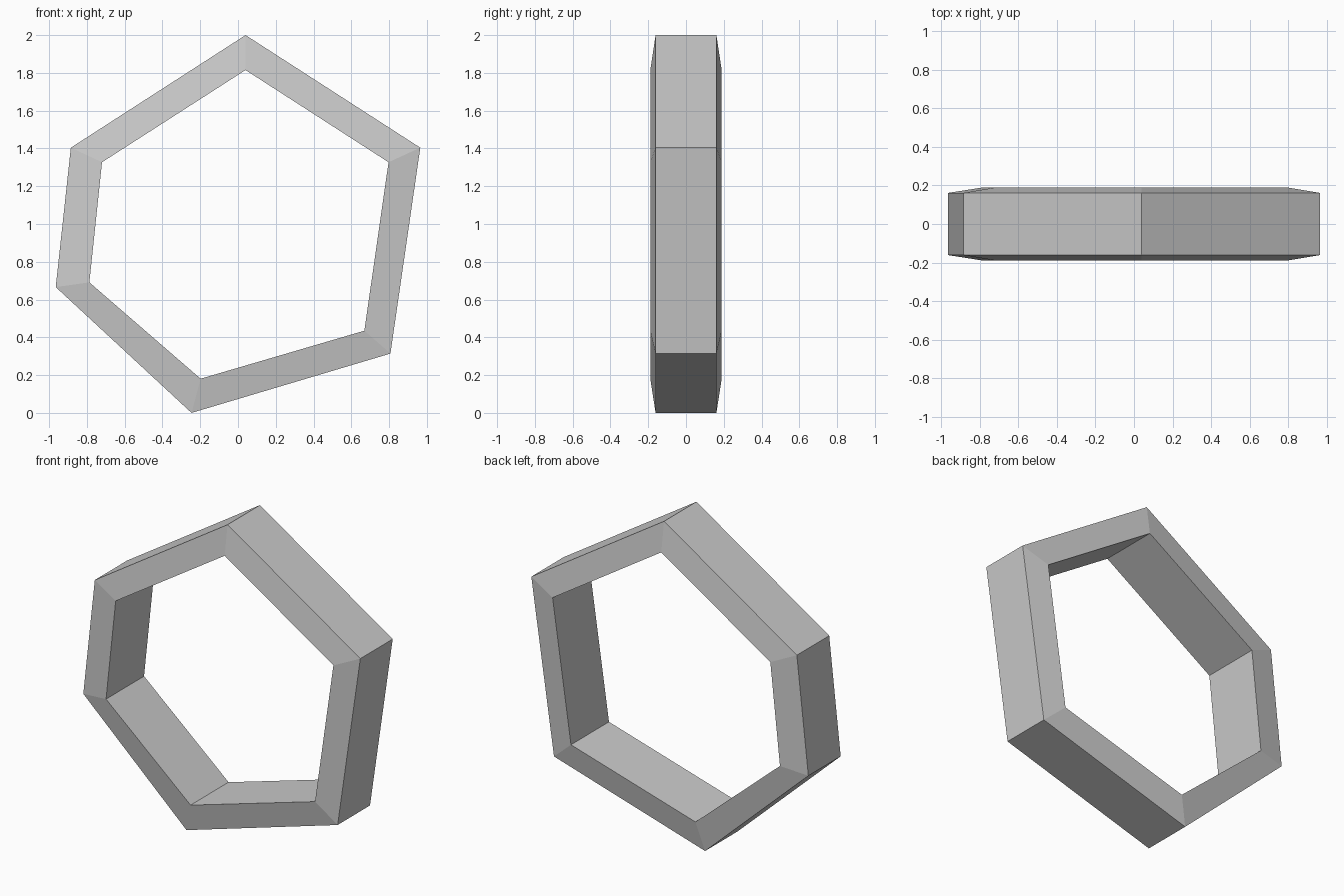
import bpy, bmesh

if "Cube" in bpy.data.objects:
    bpy.data.objects.remove(bpy.data.objects["Cube"])

# Six-sided ring: outer and inner outlines in the x/z plane
outer = [(0.04, 2.0), (0.965, 1.404), (0.807, 0.314),
         (-0.246, 0.0), (-0.965, 0.666), (-0.885, 1.404)]
inner = [(0.04, 1.815), (0.797, 1.327), (0.669, 0.435),
         (-0.198, 0.181), (-0.787, 0.691), (-0.72, 1.327)]
OUTER_Y, INNER_Y = 0.161, 0.189   # half depths: the ring is thicker at its inside

bm = bmesh.new()


def loop(points, y):
    return [bm.verts.new((x, y, z)) for x, z in points]


# Four outlines, joined in a closed cycle around the cross-section
loops = [loop(outer, -OUTER_Y), loop(outer, OUTER_Y),
         loop(inner, INNER_Y), loop(inner, -INNER_Y)]
n = len(outer)
for k in range(4):
    a, b = loops[k], loops[(k + 1) % 4]
    for i in range(n):
        j = (i + 1) % n
        bm.faces.new((a[i], a[j], b[j], b[i]))
bmesh.ops.recalc_face_normals(bm, faces=bm.faces)

mesh = bpy.data.meshes.new("hexagonal_ring")
bm.to_mesh(mesh)
bm.free()
ring = bpy.data.objects.new("hexagonal_ring", mesh)
bpy.context.collection.objects.link(ring)
